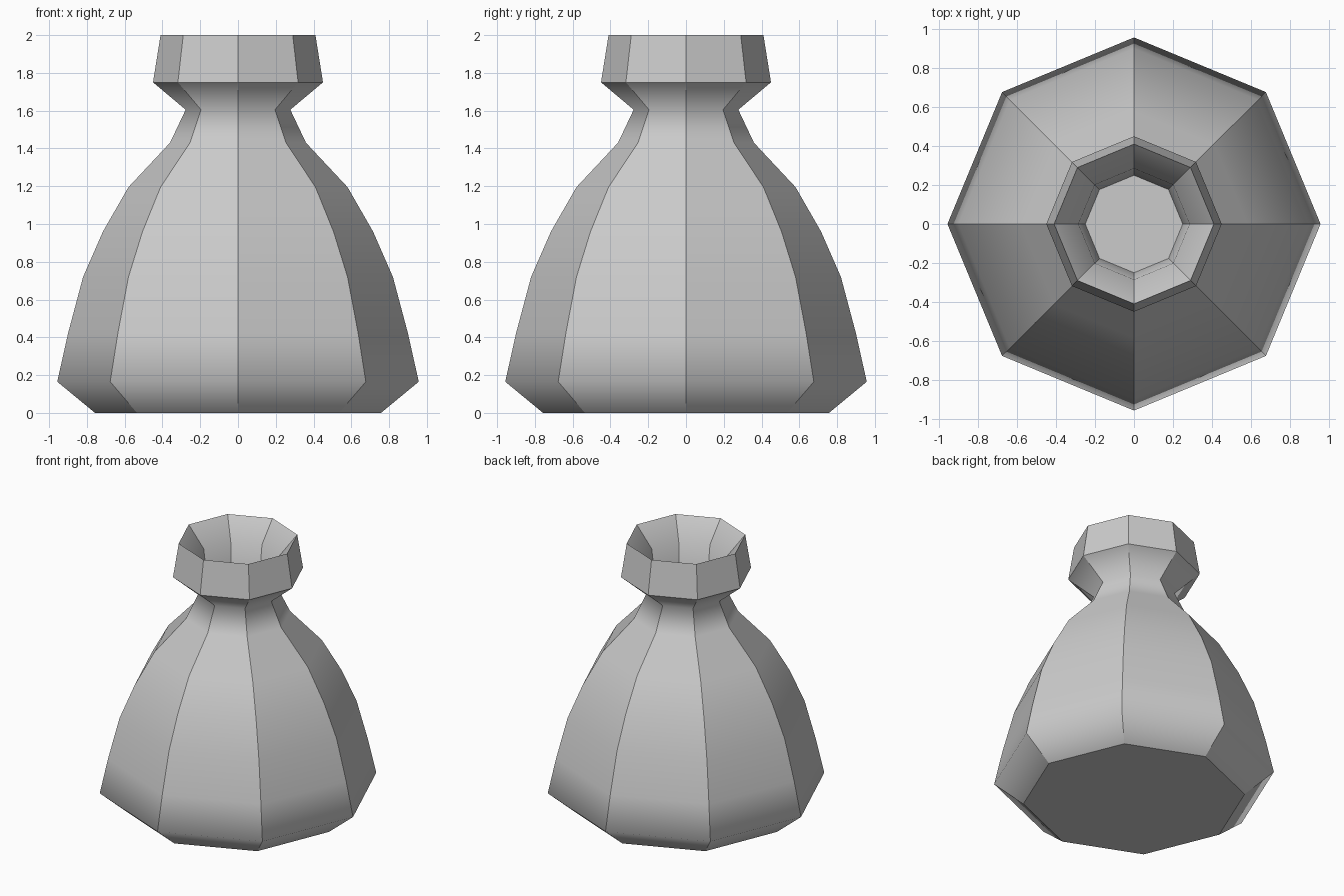
import bpy, bmesh
from math import cos, sin, pi

if "Cube" in bpy.data.objects:
    bpy.data.objects.remove(bpy.data.objects["Cube"])

SIDES = 8

# Half profile (radius, height): base, swelling body, neck, rim, inside of mouth
PROFILE = [(0.757, 0), (0.957, 0.165), (0.90, 0.42), (0.82, 0.72), (0.715, 0.96),
           (0.58, 1.195), (0.36, 1.43), (0.277, 1.605), (0.45, 1.75), (0.41, 2.0),
           (0.285, 1.85), (0.25, 1.57)]
SHARP_RINGS = {0, 8, 9, 11}


def lathe(name, profile, sharp_rings):
    """Faceted turned body: smooth along the profile, creased between sides."""
    bm = bmesh.new()
    rings = [[bm.verts.new((r * cos(2 * pi * i / SIDES), r * sin(2 * pi * i / SIDES), z))
              for i in range(SIDES)] for r, z in profile]
    for low, high in zip(rings, rings[1:]):
        for i in range(SIDES):
            j = (i + 1) % SIDES
            bm.faces.new((low[i], low[j], high[j], high[i]))
    # Underside and floor of the mouth
    bm.faces.new(rings[0][::-1])
    bm.faces.new(rings[-1])
    for f in bm.faces:
        f.smooth = True
    # Sharp upright edges and selected rings
    ring_of = {v: k for k, ring in enumerate(rings) for v in ring}
    for e in bm.edges:
        a, b = (ring_of[v] for v in e.verts)
        e.smooth = a == b and a not in sharp_rings
    mesh = bpy.data.meshes.new(name)
    bm.to_mesh(mesh)
    bm.free()
    obj = bpy.data.objects.new(name, mesh)
    bpy.context.collection.objects.link(obj)
    return obj


# Sack-shaped vessel with open mouth
lathe("vessel", PROFILE, SHARP_RINGS)
